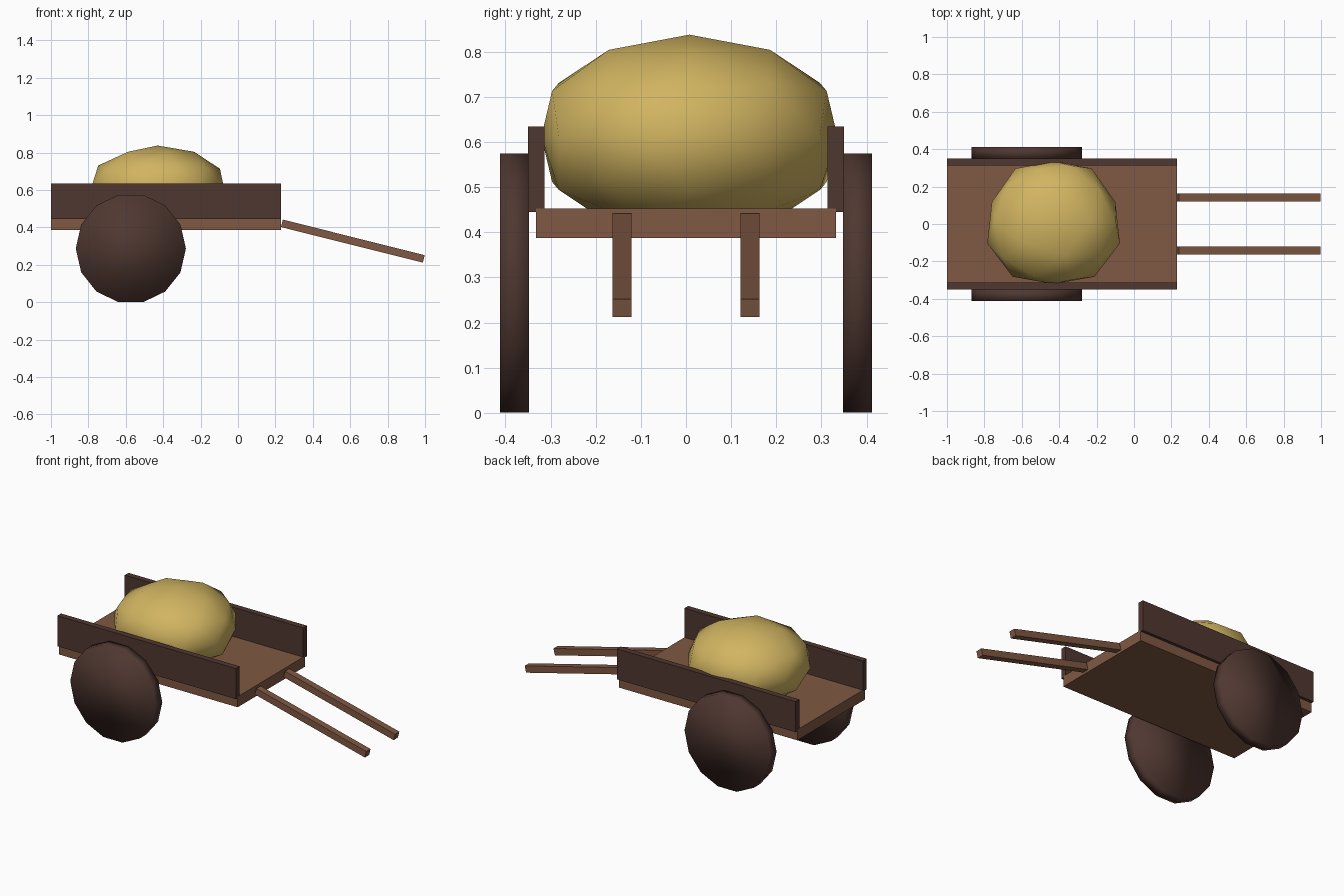
import bpy, bmesh, math
from mathutils import Matrix, Vector

if "Cube" in bpy.data.objects:
    bpy.data.objects.remove(bpy.data.objects["Cube"])


def material(name, rgb):
    m = bpy.data.materials.new(name)
    m.diffuse_color = (*rgb, 1)
    m.use_nodes = True
    m.node_tree.nodes["Principled BSDF"].inputs["Base Color"].default_value = m.diffuse_color
    return m


WOOD = material("warm_brown_wood", (0.215, 0.098, 0.056))
DARK = material("dark_brown_wood", (0.078, 0.038, 0.030))
STRAW = material("straw_yellow", (0.64, 0.46, 0.12))


def add_object(name, bm, mat, smooth=False):
    mesh = bpy.data.meshes.new(name)
    for f in bm.faces:
        f.smooth = smooth
    bm.to_mesh(mesh)
    bm.free()
    mesh.materials.append(mat)
    obj = bpy.data.objects.new(name, mesh)
    bpy.context.collection.objects.link(obj)
    return obj


def box(name, center, size, mat, pitch=0.0):
    bm = bmesh.new()
    bmesh.ops.create_cube(bm, size=1)
    bmesh.ops.transform(bm, verts=bm.verts, matrix=Matrix.Translation(center)
                        @ Matrix.Rotation(pitch, 4, 'Y')
                        @ Matrix.Diagonal((*size, 1)))
    return add_object(name, bm, mat)


# Flat cart bed
box("bed", (-0.385, 0, 0.42), (1.23, 0.664, 0.066), WOOD)

# Sloping pull handles run from the bed's end down to the tips
start, end = Vector((0.235, 0, 0.422)), Vector((0.993, 0, 0.232))
run = end - start
pitch = math.atan2(-run.z, run.x)

for label, s in (("front", -1), ("back", 1)):
    # Side boards
    box(label + "_side_board", (-0.385, s * 0.3315, 0.54),
        (1.23, 0.037, 0.19), DARK)

    # Handles
    mid = (start + end) / 2
    box(label + "_handle", (mid.x, s * 0.1415, mid.z),
        (run.length, 0.042, 0.041), WOOD, pitch)

    # Softly shaded fourteen-sided wheels
    bm = bmesh.new()
    bmesh.ops.create_cone(bm, cap_ends=True, segments=14,
                          radius1=0.2945, radius2=0.2945, depth=0.065)
    # a vertex sits on the horizontal axis, so the wheel rests on a flat
    first = max(bm.verts, key=lambda v: v.co.x)
    turn = -math.atan2(first.co.y, first.co.x)
    bmesh.ops.transform(bm, verts=bm.verts,
                        matrix=Matrix.Translation((-0.573, s * 0.380, 0.2875))
                        @ Matrix.Rotation(math.pi / 2, 4, 'X')
                        @ Matrix.Rotation(turn, 4, 'Z'))
    add_object(label + "_wheel", bm, DARK, smooth=True)

# Lumpy load: a coarse sphere, bulged toward the boards and narrower at the back
bm = bmesh.new()
bmesh.ops.create_icosphere(bm, subdivisions=2, radius=1)
for v in bm.verts:
    x, y, z = v.co
    narrow = 0.93 if y > 0.1 else 1.0
    bulged = math.copysign(min(1, abs(y) * 1.09), y)
    v.co = (-0.43 + 0.373 * narrow * x, 0.0075 + 0.328 * bulged,
            0.6125 + 0.2255 * z)
add_object("straw_load", bm, STRAW, smooth=True)
